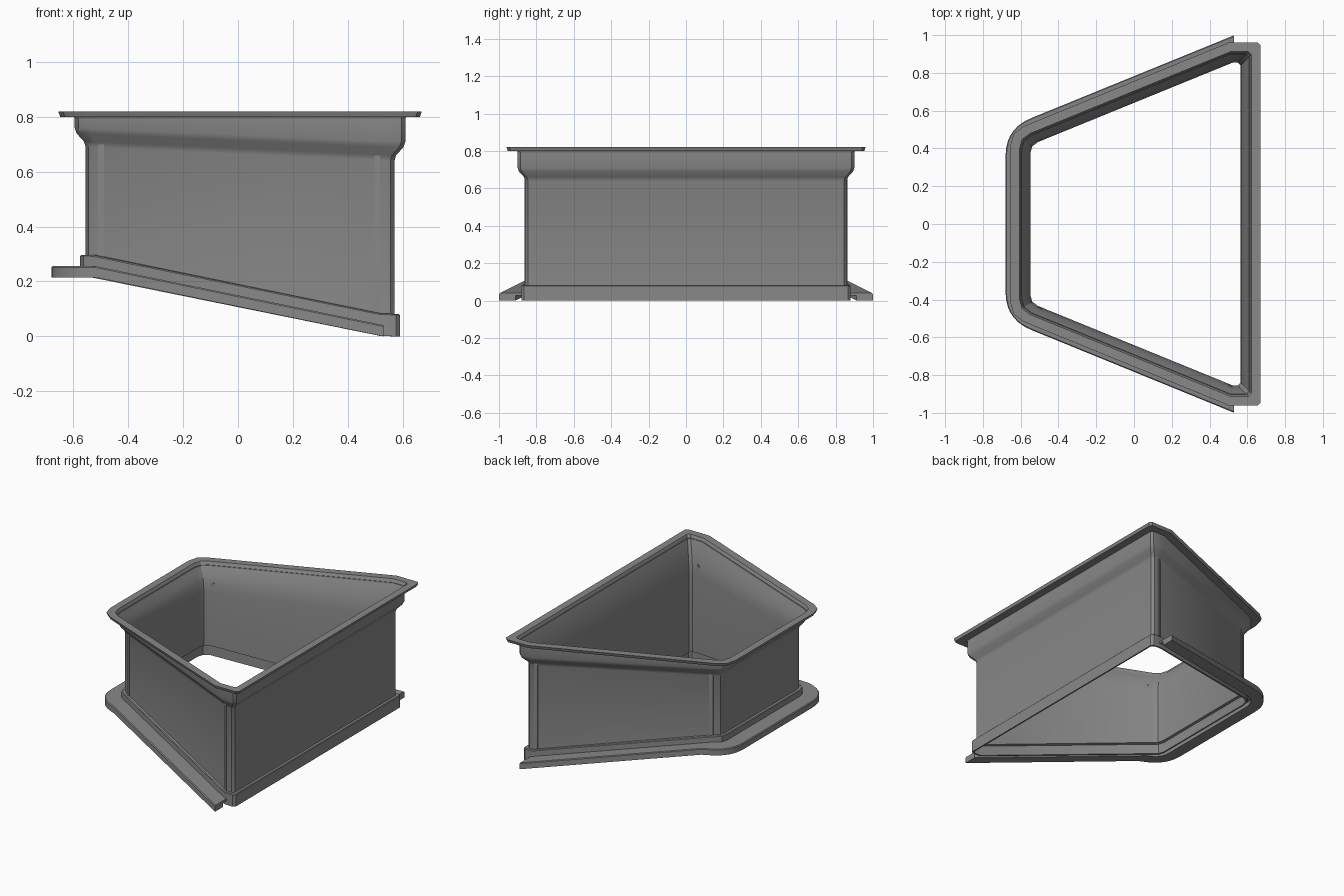
import bpy, bmesh, math
from mathutils import Vector

if "Cube" in bpy.data.objects:
    bpy.data.objects.remove(bpy.data.objects["Cube"])

grey = bpy.data.materials.new("mid_grey")
grey.diffuse_color = (0.25, 0.25, 0.25, 1)
grey.use_nodes = True
grey.node_tree.nodes["Principled BSDF"].inputs["Base Color"].default_value = grey.diffuse_color

SLOPE = 0.408                       # taper of the long sides in plan
STRETCH = math.hypot(1, SLOPE)


def side_y(x, d=0.0):
    """y of the tapered side at x, pushed outward by d."""
    return 0.86 + SLOPE * (x - 0.52) + d * STRETCH


def base_z(x):
    """Underside height of the sloping base."""
    return 0.215 * min(1, max(0, (0.53 - x) / 1.05))


def fillet(corner, before, after, cut, n):
    """Rounded corner points between two straight edges."""
    c, a, b = Vector(corner), Vector(before), Vector(after)
    p, q = c + (a - c).normalized() * cut, c + (b - c).normalized() * cut
    return [tuple(p * (1 - t) ** 2 + c * 2 * t * (1 - t) + q * t * t)
            for t in (i / n for i in range(n + 1))]


def mirrored(half):
    return half + [(x, -y) for x, y in reversed(half)]


def body_loop(d):
    """Closed trapezoid outline, offset outward by d."""
    right, left = 0.57 + d, -0.555 - d
    bend = (0.52 - 0.2 * d, 0.86 + d)
    nose = (left, side_y(left, d))
    half = fillet((right, 0.86 + d), (right, 0), bend, 0.015, 1)
    half += [bend] + fillet(nose, bend, (left, 0), 0.045 + 0.3 * d, 2)
    return mirrored(half)


def flange_loop(d):
    """Open U outline that stops at the wide end."""
    left = -0.555 - d
    end = (0.53, side_y(0.53, d))
    nose = (left, side_y(left, d))
    half = [end, (-0.515, side_y(-0.515, d))]
    half += fillet(nose, end, (left, 0), 0.045 + 0.8 * d, 7)
    return mirrored(half)


def loft(name, rings, closed_path):
    """Skin a closed cross-section swept along the outline."""
    bm = bmesh.new()
    rows = [[bm.verts.new(p) for p in ring] for ring in rings]
    n = len(rows[0])
    for k, row in enumerate(rows):
        nxt = rows[(k + 1) % len(rows)]
        for i in range(n if closed_path else n - 1):
            j = (i + 1) % n
            bm.faces.new((row[i], row[j], nxt[j], nxt[i]))
    if not closed_path:
        bm.faces.new([r[0] for r in rows])
        bm.faces.new([r[-1] for r in rows])
    bmesh.ops.recalc_face_normals(bm, faces=bm.faces)
    me = bpy.data.meshes.new(name)
    bm.to_mesh(me)
    bm.free()
    me.materials.append(grey)
    ob = bpy.data.objects.new(name, me)
    bpy.context.collection.objects.link(ob)
    bpy.context.view_layer.objects.active = ob
    ob.select_set(True)
    bpy.ops.object.shade_smooth_by_angle(angle=math.radians(30))
    ob.select_set(False)
    return ob


# Thin wall: (offset, height, mode), mode 0 follows the sloped base,
# 1 is the flared shoulder (lower at the wide end), 2 is level
wall_profile = [
    (0.000, 0.07, 0), (0.000, 0.665, 1), (0.006, 0.685, 1), (0.033, 0.715, 1),
    (0.040, 0.735, 1), (0.040, 0.80, 2), (0.093, 0.80, 2), (0.100, 0.82, 2),
    (0.052, 0.82, 2), (0.032, 0.775, 2), (0.012, 0.72, 1), (0.000, 0.67, 1),
    (-0.006, 0.62, 1), (-0.006, 0.07, 0)]
base = body_loop(0)
rings = []
for d, h, mode in wall_profile:
    ring = []
    for (x, y), (bx, by) in zip(body_loop(d), base):
        z = h
        if mode == 0:
            z = h + base_z(bx)
        elif mode == 1:
            z = h - 0.025 * bx / 0.56
        ring.append((x, y, z))
    rings.append(ring)
loft("duct_wall", rings, True)

# Raised curb sleeve around the foot of the wall
curb = [(0.02, 0.0), (0.02, 0.078), (0.016, 0.082), (-0.006, 0.082),
        (-0.006, 0.07), (0.010, 0.066), (0.010, 0.0)]
loft("base_curb", [[(x, y, h + base_z(bx)) for (x, y), (bx, by)
                    in zip(body_loop(d), base)] for d, h in curb], True)

# Wide sloping flange with a groove beside the curb
flange = [(0.015, 0.028), (0.015, 0.041), (0.120, 0.041), (0.125, 0.036),
          (0.125, 0.0), (0.045, 0.0), (0.045, 0.028)]
loft("base_flange", [[(x, y, h + base_z(x)) for x, y in flange_loop(d)]
                     for d, h in flange], False)

# Slim vertical corner strips on the tapered sides
for x0, x1, top, label in ((-0.51, -0.488, 0.70, "narrow"), (0.498, 0.518, 0.66, "wide")):
    for s, side in ((1, "back"), (-1, "front")):
        rings = []
        for x, d in ((x0, -0.002), (x0, 0.005), (x1, 0.005), (x1, -0.002)):
            y = s * side_y(x, d)
            rings.append([(x, y, base_z(x) + 0.075), (x, y, top)])
        loft(f"{label}_{side}_corner_strip", rings, False)
